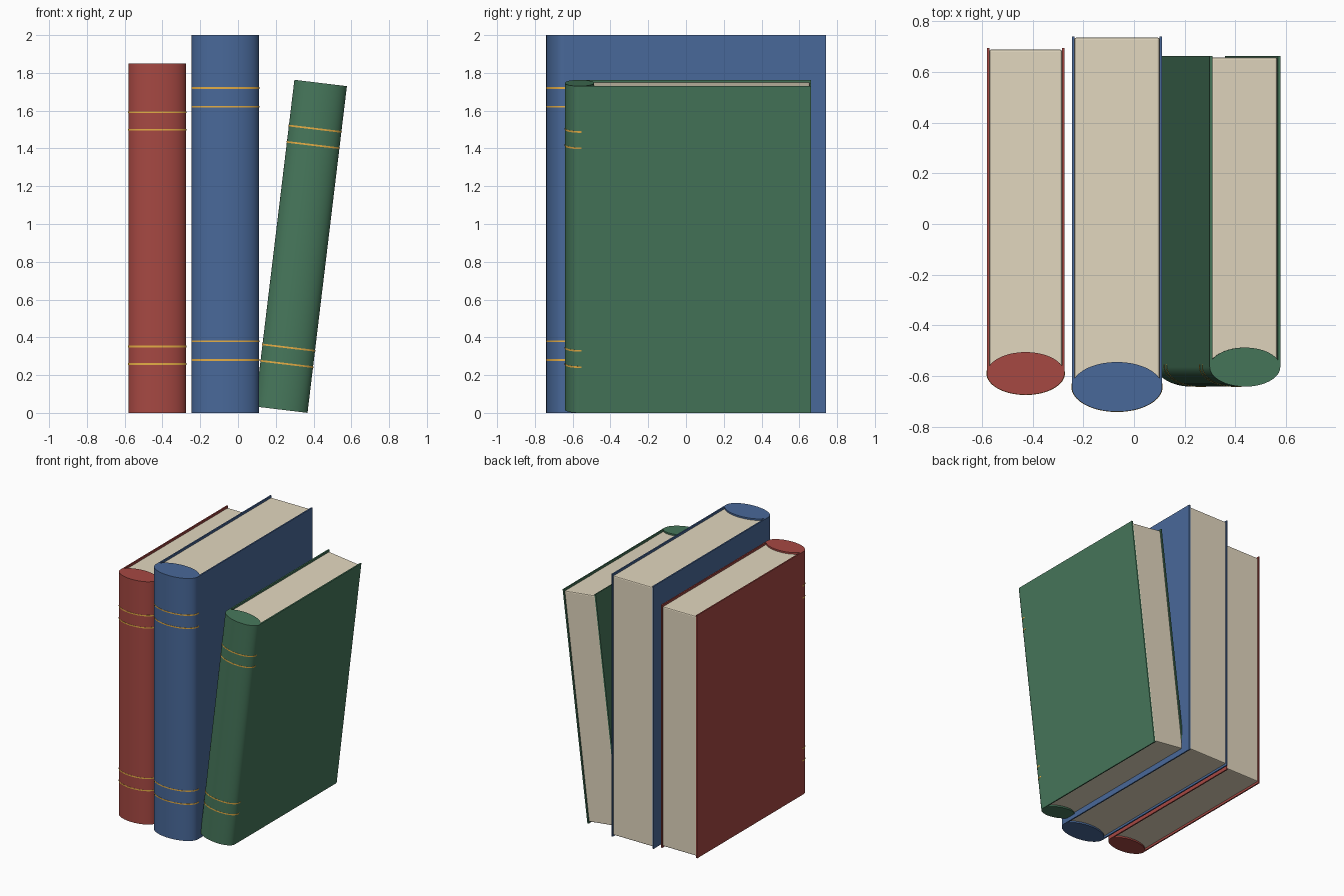
import bpy
import bmesh
from mathutils import Matrix, Vector

if "Cube" in bpy.data.objects:
    bpy.data.objects.remove(bpy.data.objects["Cube"])


def material(name, rgb):
    mat = bpy.data.materials.new(name)
    mat.use_nodes = True
    mat.diffuse_color = (*rgb, 1)
    mat.node_tree.nodes["Principled BSDF"].inputs["Base Color"].default_value = (*rgb, 1)
    return mat


RED = material("red cloth", (0.38, 0.065, 0.055))
BLUE = material("blue cloth", (0.066, 0.14, 0.32))
GREEN = material("green cloth", (0.062, 0.185, 0.105))
CREAM = material("cream paper", (0.76, 0.68, 0.52))
GOLD = material("gold foil", (0.78, 0.42, 0.06))

BOARD = 0.01      # cover thickness
RECESS = 0.012    # how far the pages sit below the covers
BULGE = 0.55      # spine depth relative to its half width


def finish(name, bm, mat, matrix, smooth=False):
    mesh = bpy.data.meshes.new(name)
    bm.to_mesh(mesh)
    bm.free()
    mesh.materials.append(mat)
    obj = bpy.data.objects.new(name, mesh)
    obj.matrix_world = matrix
    bpy.context.collection.objects.link(obj)
    if smooth:
        bpy.ops.object.select_all(action='DESELECT')
        obj.select_set(True)
        bpy.context.view_layer.objects.active = obj
        bpy.ops.object.shade_smooth_by_angle(angle=0.6)
    return obj


def box(name, low, high, mat, matrix, bevel=0):
    low, high = Vector(low), Vector(high)
    bm = bmesh.new()
    bmesh.ops.create_cube(bm, size=1)
    bmesh.ops.scale(bm, vec=high - low, verts=bm.verts)
    bmesh.ops.translate(bm, vec=(low + high) / 2, verts=bm.verts)
    obj = finish(name, bm, mat, matrix)
    if bevel:
        mod = obj.modifiers.new("soft edges", 'BEVEL')
        mod.width = bevel
        mod.segments = 2


def oval(name, half_width, y, bottom, top, mat, matrix):
    """Upright cylinder with an oval outline."""
    bm = bmesh.new()
    bmesh.ops.create_cone(bm, cap_ends=True, segments=64, radius1=half_width,
                          radius2=half_width, depth=top - bottom)
    bmesh.ops.scale(bm, vec=(1, BULGE, 1), verts=bm.verts)
    bmesh.ops.translate(bm, vec=(0, y, (bottom + top) / 2), verts=bm.verts)
    finish(name, bm, mat, matrix, smooth=True)


def book(name, cloth, width, height, front, back, place):
    half = width / 2
    # Rounded spine
    oval(name + "_spine", half, front, 0, height, cloth, place)
    # Cover boards on both sides
    for side, label in ((-1, "right"), (1, "left")):
        edges = sorted((side * half, side * (half - BOARD)))
        box(f"{name}_{label}_cover", (edges[0], front, 0),
            (edges[1], back, height), cloth, place)
    # Page block between the boards
    inner = half - BOARD
    box(name + "_pages", (-inner, front, RECESS),
        (inner, back - 0.005, height - RECESS), CREAM, place, bevel=0.008)
    # Gold bands around the spine
    for i, level in enumerate((0.14, 0.19, 0.81, 0.86)):
        z = level * height
        oval(f"{name}_band_{i + 1}", half * 1.012, front,
             z - 0.0045, z + 0.0045, GOLD, place)


book("red_book", RED, 0.306, 1.85, -0.589, 0.693,
     Matrix.Translation((-0.427, 0, 0)))
book("blue_book", BLUE, 0.356, 2.0, -0.642, 0.74,
     Matrix.Translation((-0.067, 0, 0)))
# The last book leans over
book("green_book", GREEN, 0.28, 1.742, -0.564, 0.662,
     Matrix.Translation((0.229, 0, 0.017)) @ Matrix.Rotation(0.12, 4, 'Y'))
